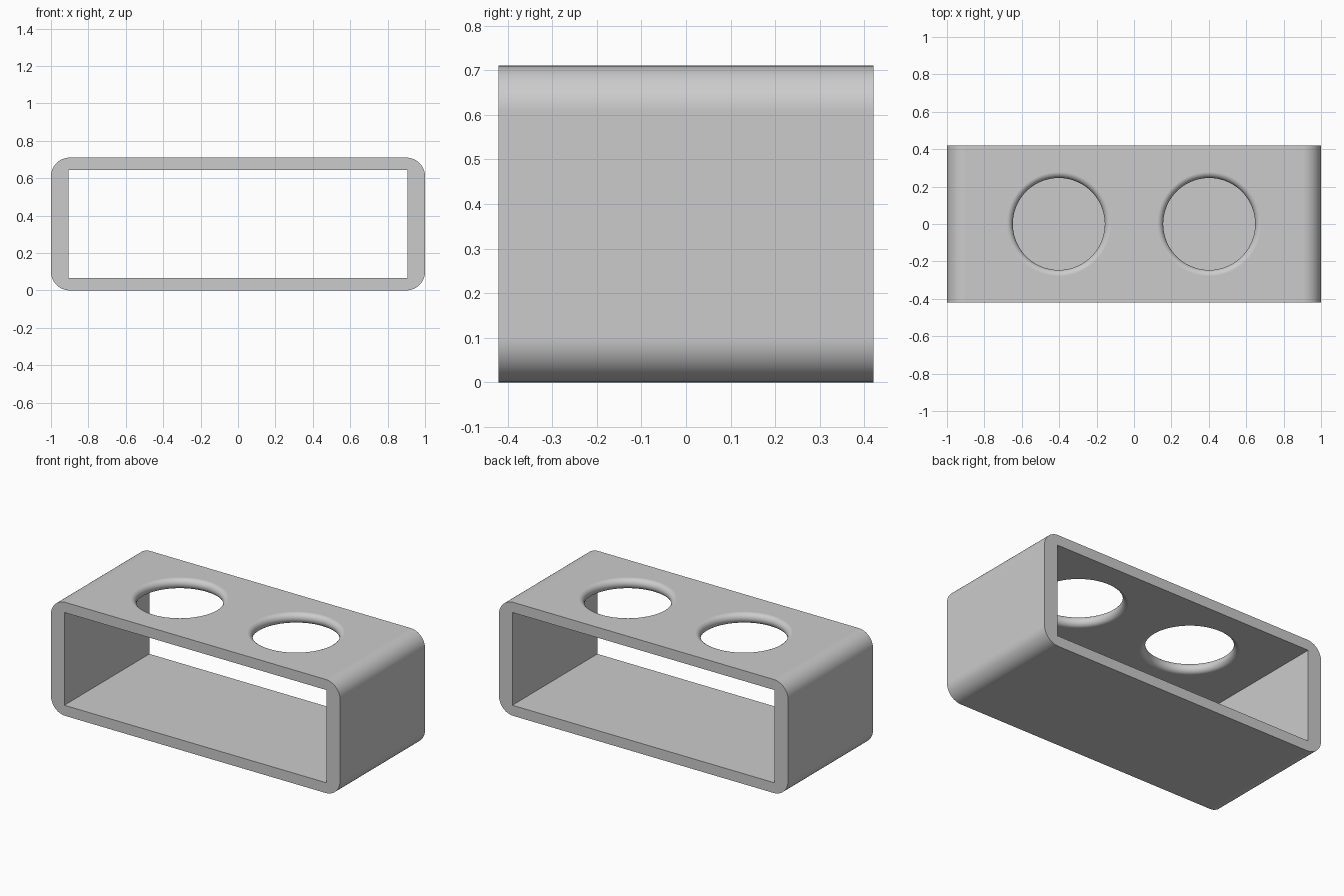
import bpy, bmesh, math
from mathutils import Matrix

cube = bpy.data.objects.get("Cube")
if cube:
    bpy.data.objects.remove(cube)

WIDTH, DEPTH, HEIGHT = 2.0, 0.84, 0.71
SIDE, SLAB = 0.093, 0.065        # wall thicknesses
CORNER = 0.1
HOLE_X, HOLE_R = 0.402, 0.246
ROUND = SLAB / 2                 # rounding of the hole rims

grey = bpy.data.materials.new("light_grey")
grey.use_nodes = True
grey.diffuse_color = (0.6, 0.6, 0.6, 1)
grey.node_tree.nodes["Principled BSDF"].inputs["Base Color"].default_value = (0.6, 0.6, 0.6, 1)


def to_object(name, bm):
    bmesh.ops.recalc_face_normals(bm, faces=bm.faces)
    mesh = bpy.data.meshes.new(name)
    bm.to_mesh(mesh)
    bm.free()
    mesh.materials.append(grey)
    obj = bpy.data.objects.new(name, mesh)
    bpy.context.collection.objects.link(obj)
    return obj


def block(name, size):
    bm = bmesh.new()
    bmesh.ops.create_cube(bm, size=1)
    bmesh.ops.scale(bm, vec=size, verts=bm.verts)
    bmesh.ops.translate(bm, vec=(0, 0, HEIGHT / 2), verts=bm.verts)
    return bm


# Outer body with rounded long edges
bm = block("body", (WIDTH, DEPTH, HEIGHT))
long_edges = [e for e in bm.edges
              if abs(e.verts[0].co.y - e.verts[1].co.y) > DEPTH / 2]
bmesh.ops.bevel(bm, geom=long_edges, offset=CORNER, segments=12,
                profile=0.5, affect='EDGES')
holder = to_object("holder_frame", bm)

# Opening through the front and back
cutters = [to_object("opening_cutter",
                     block("opening", (WIDTH - 2 * SIDE, 2, HEIGHT - 2 * SLAB)))]


# Round holes, flared at both rims, as lathed cutters
def hole_cutter(x):
    mid = HEIGHT - ROUND
    flare = HOLE_R + ROUND
    steps = 12
    profile = [(0, mid - 0.1), (flare, mid - 0.1)]
    for i in range(steps + 1):
        a = -math.pi / 2 + math.pi * i / steps
        profile.append((flare - ROUND * math.cos(a), mid + ROUND * math.sin(a)))
    profile += [(flare, mid + 0.1), (0, mid + 0.1)]
    bm = bmesh.new()
    verts = [bm.verts.new((r, 0, z)) for r, z in profile]
    edges = [bm.edges.new(pair) for pair in zip(verts, verts[1:])]
    bmesh.ops.spin(bm, geom=verts + edges, cent=(0, 0, 0), axis=(0, 0, 1),
                   angle=2 * math.pi, steps=72)
    bmesh.ops.remove_doubles(bm, verts=bm.verts, dist=1e-5)
    bmesh.ops.transform(bm, matrix=Matrix.Translation((x, 0, 0)), verts=bm.verts)
    return to_object("hole_cutter", bm)


cutters += [hole_cutter(side * HOLE_X) for side in (-1, 1)]

# Cut the openings, then drop the cutters
bpy.ops.object.select_all(action='DESELECT')
holder.select_set(True)
bpy.context.view_layer.objects.active = holder
for cutter in cutters:
    cutter.hide_render = True
    cut = holder.modifiers.new("cut", 'BOOLEAN')
    cut.operation = 'DIFFERENCE'
    cut.solver = 'EXACT'
    cut.object = cutter
    bpy.ops.object.modifier_apply(modifier=cut.name)
    bpy.data.objects.remove(cutter)

# Smooth rounded areas, keep flat faces flat
bpy.ops.object.shade_smooth_by_angle(angle=math.radians(30))
normals = holder.modifiers.new("flat_faces", 'WEIGHTED_NORMAL')
normals.keep_sharp = True
